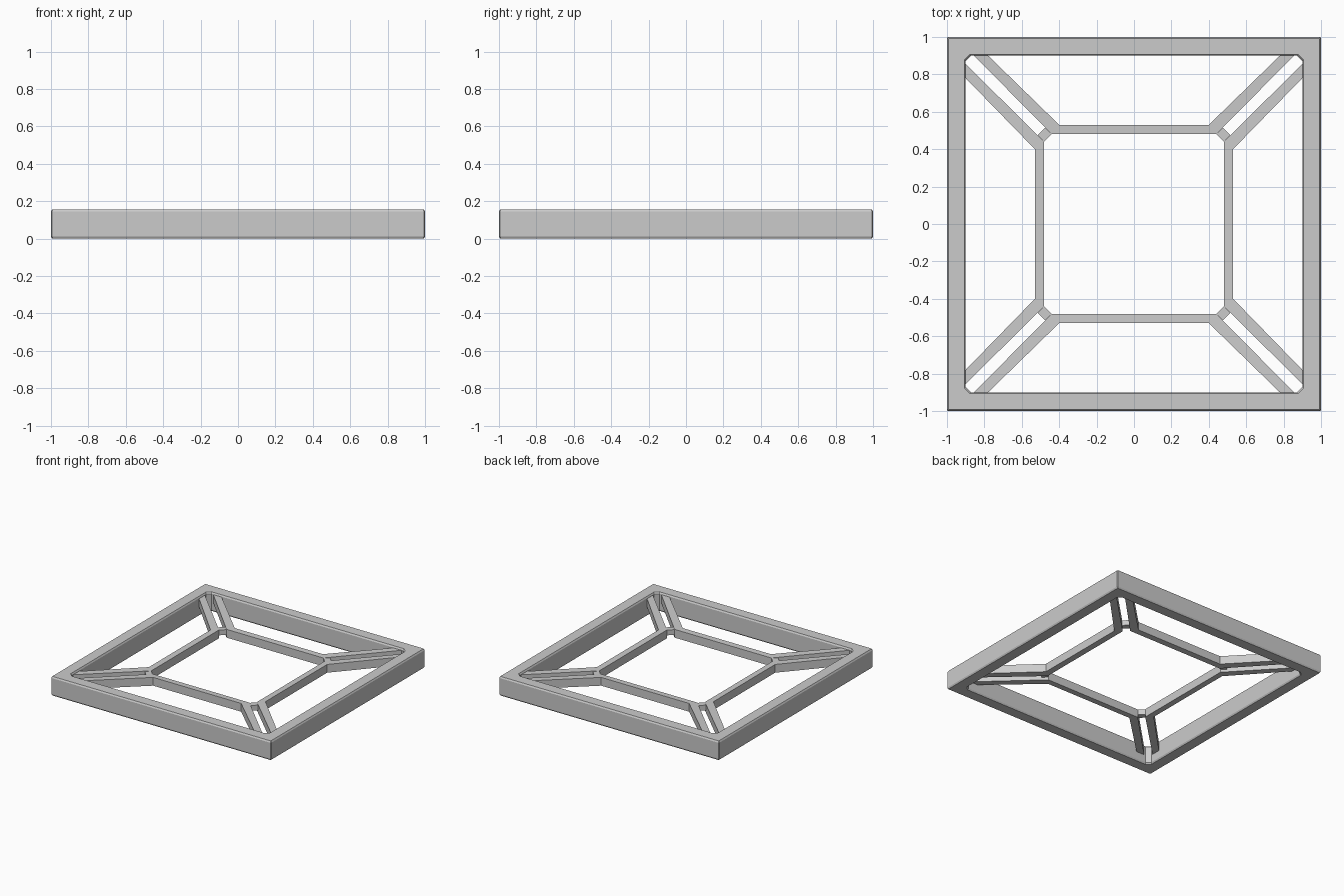
import bpy
import bmesh
from math import radians
from mathutils import Matrix

cube = bpy.data.objects.get("Cube")
if cube:
    bpy.data.objects.remove(cube, do_unlink=True)

grey = bpy.data.materials.new("light_grey")
grey.use_nodes = True
grey.diffuse_color = (0.6, 0.6, 0.6, 1)
grey.node_tree.nodes["Principled BSDF"].inputs["Base Color"].default_value = (0.6, 0.6, 0.6, 1)

HEIGHT = 0.157


def loft(name, rings, close_rings=False, turn=0):
    """Bridge equal-length point rings; cap the ends unless the rings close."""
    bm = bmesh.new()
    loops = [[bm.verts.new(p) for p in ring] for ring in rings]
    n = len(loops[0])
    pairs = list(zip(loops, loops[1:]))
    if close_rings:
        pairs.append((loops[-1], loops[0]))
    else:
        bm.faces.new(loops[0])
        bm.faces.new(loops[-1])
    for a, b in pairs:
        for i in range(n):
            j = (i + 1) % n
            bm.faces.new((a[i], a[j], b[j], b[i]))
    bm.transform(Matrix.Rotation(radians(turn), 4, 'Z'))
    bmesh.ops.recalc_face_normals(bm, faces=bm.faces)
    mesh = bpy.data.meshes.new(name)
    bm.to_mesh(mesh)
    bm.free()
    mesh.materials.append(grey)
    obj = bpy.data.objects.new(name, mesh)
    bpy.context.collection.objects.link(obj)
    return obj


def cut_square(r, cut, z):
    """Square ring with clipped corners."""
    s = r - cut
    return [(r, -s, z), (r, s, z), (s, r, z), (-s, r, z),
            (-r, s, z), (-r, -s, z), (-s, -r, z), (s, -r, z)]


# Outer frame with fine chamfers along its edges
chamfer = [(0.993, 0), (1, 0.012), (1, HEIGHT - 0.012), (0.993, HEIGHT)]
outer = [cut_square(r, 0.005, z) for r, z in chamfer]
inner = [cut_square(1.9 - r, 0.03, z) for r, z in reversed(chamfer)]
loft("outer_frame", outer + inner, close_rings=True)


# Gently tilted inner bars, each with two splayed arms reaching the frame
def top_z(y):
    return 0.128 + 0.033 * (y - 0.48)


def bar_section(x, y, thick=0.068):
    return [(x, y, top_z(y)), (x, y, top_z(y) - thick)]


path = [((0.79, 0.91), (0.865, 0.91)), ((0.40, 0.53), (0.44, 0.48))]
path += [tuple((-x, y) for x, y in pair) for pair in reversed(path)]
sections = [bar_section(*a) + bar_section(*b)[::-1] for a, b in path]

# Short links joining neighbouring bars at the corners
link = [(0.44, 0.48), (0.48, 0.44), (0.515, 0.475), (0.475, 0.515)]
link_rings = [[(x, y, z) for x, y in link] for z in (0.083, 0.126)]

for i, side in enumerate(("back", "left_side", "front", "right_side")):
    loft(side + "_inner_bar", sections, turn=90 * i)
    loft(side + "_corner_link", link_rings, turn=90 * i)
